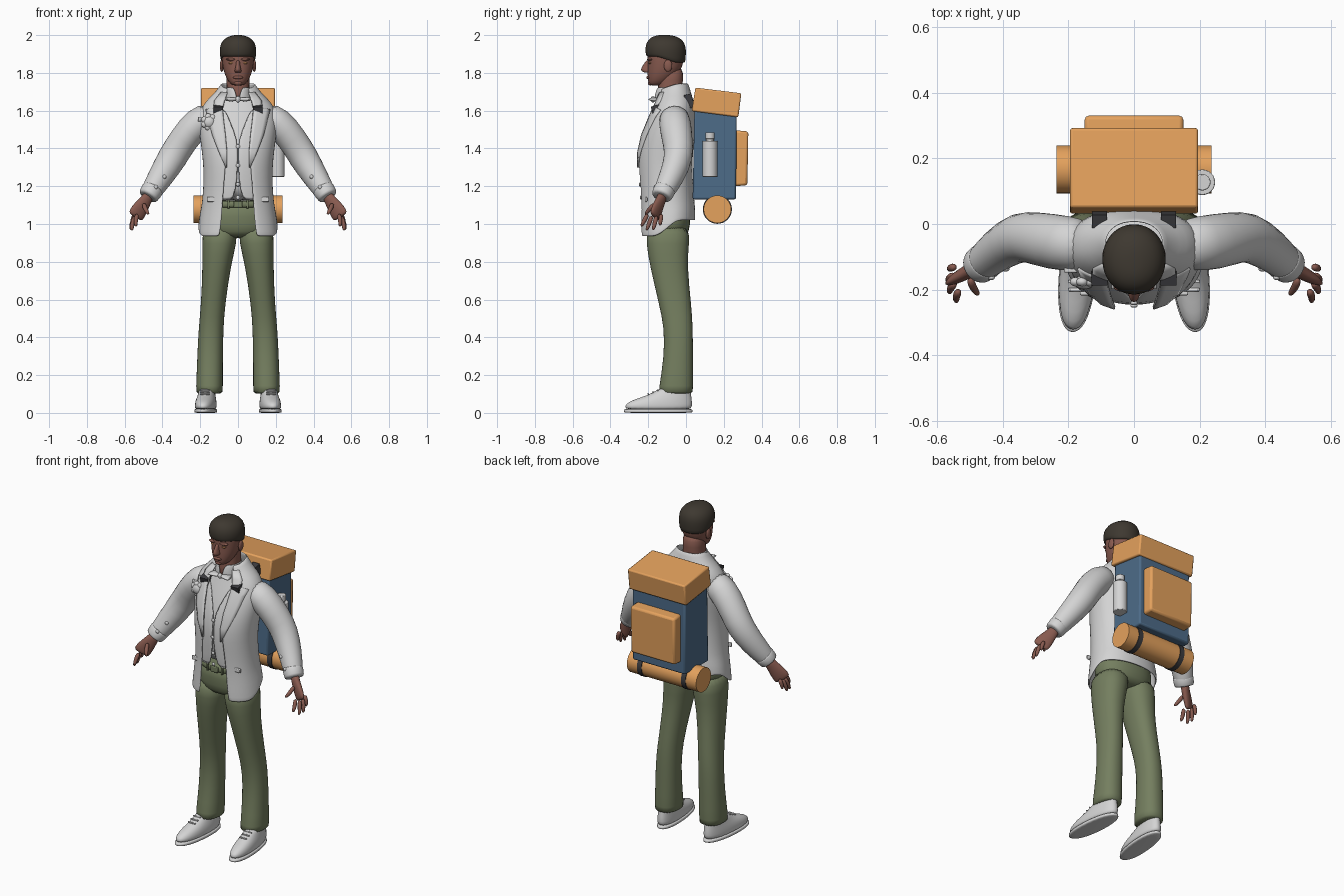
import bpy, bmesh
from math import sin, cos, asin, pi, copysign, radians
from mathutils import Vector, Matrix

cube = bpy.data.objects.get("Cube")
if cube:
    bpy.data.objects.remove(cube, do_unlink=True)


def material(name, r, g, b):
    m = bpy.data.materials.new(name)
    m.use_nodes = True
    m.diffuse_color = (r, g, b, 1)
    m.node_tree.nodes["Principled BSDF"].inputs["Base Color"].default_value = (r, g, b, 1)
    return m


white = material("white cloth", .66, .66, .66)
green = material("olive cloth", .175, .21, .115)
skin = material("skin", .25, .105, .08)
hair_mat = material("dark brown hair", .048, .04, .03)
blue = material("blue canvas", .075, .15, .25)
orange = material("orange canvas", .78, .36, .11)
dark = material("dark webbing", .045, .045, .05)
amber = material("amber", .36, .17, .07)


def finish(name, bm, mat, mirror=False, sub=0, thick=0, bevel=0):
    bmesh.ops.recalc_face_normals(bm, faces=bm.faces[:])
    me = bpy.data.meshes.new(name)
    bm.to_mesh(me)
    bm.free()
    me.materials.append(mat)
    ob = bpy.data.objects.new(name, me)
    bpy.context.collection.objects.link(ob)
    bpy.ops.object.select_all(action='DESELECT')
    ob.select_set(True)
    bpy.context.view_layer.objects.active = ob
    if sub:
        bpy.ops.object.shade_smooth()
    else:
        bpy.ops.object.shade_smooth_by_angle(angle=radians(40))
    if thick:
        mod = ob.modifiers.new("thickness", 'SOLIDIFY')
        mod.thickness, mod.offset = thick, 0
    if bevel:
        mod = ob.modifiers.new("bevel", 'BEVEL')
        mod.width, mod.segments = bevel, 2
    if sub:
        mod = ob.modifiers.new("smooth", 'SUBSURF')
        mod.levels = mod.render_levels = sub
    if mirror:
        ob.modifiers.new("mirror", 'MIRROR').use_mirror_merge = False
    return ob


def oval(z, rx, yf, yb, gap=None, lift=0, cx=0, p=.9, n=24):
    """Horizontal ring from front yf to back yb, optionally open at the front."""
    def power(v):
        return copysign(abs(v) ** p, v)
    start = asin((gap / rx) ** (1 / p)) if gap else 0
    steps = n if gap is None else n - 1
    ring = []
    for i in range(n):
        t = start + (2 * pi - 2 * start) * i / steps
        y = (yf + yb) / 2 - (yb - yf) / 2 * power(cos(t))
        rise = lift * min(1, max(0, (y + .15) / .1))
        ring.append(Vector((cx + rx * power(sin(t)), y, z + rise)))
    return ring


def loft(name, rings, mat, closed=True, sub=1, **kw):
    bm = bmesh.new()
    rows = [[bm.verts.new(v) for v in r] for r in rings]
    n = len(rows[0])
    for a, b in zip(rows, rows[1:]):
        for j in range(n if closed else n - 1):
            k = (j + 1) % n
            bm.faces.new((a[j], a[k], b[k], b[j]))
    if closed:
        bm.faces.new(rows[0])
        bm.faces.new(rows[-1])
    return finish(name, bm, mat, sub=sub, **kw)


def tube(name, pts, mat, n=12, **kw):
    """Tube through (x, y, z, radius across, radius along y)."""
    rings = []
    for i, (*c, ra, rb) in enumerate(pts):
        d = Vector(pts[min(i + 1, len(pts) - 1)][:3]) - Vector(pts[max(i - 1, 0)][:3])
        q = d.to_track_quat('Z', 'Y')
        rings.append([Vector(c) + q @ Vector((ra * cos(2 * pi * j / n), rb * sin(2 * pi * j / n), 0))
                      for j in range(n)])
    return loft(name, rings, mat, **kw)


def ball(name, loc, size, mat, **kw):
    bm = bmesh.new()
    bmesh.ops.create_uvsphere(bm, u_segments=16, v_segments=10, radius=1,
                              matrix=Matrix.Translation(loc) @ Matrix.Diagonal((*size, 1)))
    return finish(name, bm, mat, **kw)


def box(name, loc, size, mat, tilt=0, **kw):
    bm = bmesh.new()
    bmesh.ops.create_cube(bm, size=1, matrix=Matrix.Translation(loc) @ Matrix.Rotation(tilt, 4, 'X')
                          @ Matrix.Diagonal((*size, 1)))
    return finish(name, bm, mat, **kw)


def slab(name, outline, half, mat, bevel):
    """Side outline in (y, z) pushed out to both sides."""
    rings = [[Vector((x, y, z)) for y, z in outline] for x in (-half, half)]
    return loft(name, rings, mat, sub=0, bevel=bevel)


# Jacket: height, half width, front, back, front gap, rise towards the back
JACKET = [(.935, .207, -.247, .045, .1, .085), (.95, .206, -.247, .045, .095, .08),
          (1.03, .198, -.245, .045, .085, .05), (1.12, .184, -.243, .04, .08, 0),
          (1.25, .177, -.252, .03, .07, 0), (1.35, .183, -.257, .03, .06, 0),
          (1.45, .197, -.24, .04, .068, 0), (1.54, .207, -.206, .045, .08, 0),
          (1.61, .195, -.175, .045, .085, 0), (1.655, .16, -.155, .035, .075, 0),
          (1.69, .112, -.142, .02, .06, .01), (1.71, .086, -.137, .008, .05, .035)]
loft("jacket", [oval(*r) for r in JACKET], white, closed=False, thick=.01)


def front_y(x, z, scale=1):
    """Depth of the jacket front at a point."""
    for a, b in zip(JACKET, JACKET[1:]):
        if a[0] <= z <= b[0]:
            f = (z - a[0]) / (b[0] - a[0])
            rx, yf, yb = (a[i] + (b[i] - a[i]) * f for i in (1, 2, 3))
            s = min(1, abs(x) / rx) ** (1 / .9)
            return (yf + yb) / 2 - scale * (yb - yf) / 2 * (1 - s * s) ** .45


def inner(scale, first, last, gaps=None):
    rings = []
    for i, (z, rx, yf, yb, *_) in enumerate(JACKET[first:last]):
        c, r = (yf + yb) / 2, (yb - yf) / 2 * scale
        rings.append(oval(z, rx * scale, c - r, c + r, gaps[i] if gaps else None))
    return rings


loft("vest", inner(.93, 3, 9, (.02, 0, 0, 0, .04, .065)), white, closed=False, thick=.006)
loft("shirt", inner(.87, 3, 11), white)
loft("shirt_collar", [oval(1.65, .072, -.165, -.008, .004), oval(1.69, .067, -.163, -.01, .008),
                      oval(1.725, .064, -.155, -.012, .025)], white, closed=False, thick=.006)
for z in (1.14, 1.21, 1.31, 1.41):
    ball("vest_button", (0, front_y(0, z, .93) - .004, z), (.011, .006, .011), white)

# Lapels with a notch: height, inner and outer edge
LAPEL = [(1.3, .058, .064), (1.38, .058, .1), (1.47, .066, .135), (1.57, .078, .16), (1.605, .08, .17),
         (1.615, .08, .125), (1.65, .072, .125), (1.695, .056, .09)]
loft("lapels", [[Vector((a + (b - a) * t / 4, front_y(a + (b - a) * t / 4, z) - .007, z))
                 for t in range(5)] for z, a, b in LAPEL],
     white, closed=False, sub=0, thick=.009, mirror=True)
for x in (-.13, .13):
    box("pocket_flap", (x, front_y(x, 1.13) - .002, 1.13), (.07, .012, .025), white, bevel=.004)

# Chest flower and pocket square
fy = front_y(-.152, 1.54)
ball("flower", (-.152, fy - .005, 1.54), (.032, .022, .032), white)
for i in range(7):
    a = 2 * pi * i / 7
    ball("flower_petal", (-.152 + .028 * cos(a), fy - .004, 1.54 + .028 * sin(a)), (.018, .014, .018), white)
box("pocket_square", (-.19, front_y(-.19, 1.555) - .004, 1.555), (.045, .03, .025), white, bevel=.004)

# Bow tie
tube("bow_tie", [(.004, -.17, 1.66, .012, .008), (.03, -.172, 1.66, .022, .012),
                 (.06, -.166, 1.66, .036, .01), (.064, -.165, 1.66, .035, .008)], white, mirror=True)
ball("bow_knot", (0, -.175, 1.66), (.014, .012, .017), white)

# Sleeves, cuffs and buttons
tube("sleeves", [(.13, -.065, 1.575, .075, .08), (.21, -.06, 1.545, .088, .085), (.295, -.045, 1.44, .083, .08),
                 (.345, -.035, 1.355, .08, .083), (.41, -.075, 1.25, .068, .07),
                 (.46, -.118, 1.17, .055, .056), (.468, -.125, 1.158, .054, .054)], white, n=16, mirror=True)
tube("cuffs", [(.448, -.108, 1.19, .058, .058), (.452, -.112, 1.183, .06, .06), (.475, -.13, 1.148, .057, .055),
               (.478, -.132, 1.143, .052, .05)], white, n=16, mirror=True)
for loc in ((.39, -.137, 1.25), (.435, -.163, 1.195)):
    ball("sleeve_buttons", loc, (.011, .008, .011), white, mirror=True)

# Hands
tube("palms", [(.468, -.12, 1.16, .026, .032), (.488, -.135, 1.125, .023, .034), (.515, -.15, 1.085, .022, .047),
               (.538, -.163, 1.05, .018, .05), (.545, -.167, 1.035, .013, .045)], skin, mirror=True)
FINGERS = [((.533, -.202, 1.055), (.54, -.238, .985)), ((.545, -.18, 1.045), (.562, -.21, .963)),
           ((.548, -.155, 1.045), (.567, -.175, .965)), ((.545, -.13, 1.055), (.562, -.138, .99)),
           ((.5, -.165, 1.11), (.472, -.218, 1.05))]
for a, b in FINGERS:
    a, b = Vector(a), Vector(b)
    mid = a.lerp(b, .55) + Vector((.006, 0, 0))
    tube("fingers", [(*a, .014, .014), (*mid, .013, .013), (*b, .009, .009)], skin, n=8, mirror=True)

# Trousers: height, inner edge, outer edge, front, back
LEG = [(.1, .08, .223, -.146, .038), (.115, .08, .223, -.146, .038), (.3, .08, .216, -.116, .037),
       (.45, .077, .209, -.116, .037), (.57, .068, .196, -.142, .029), (.78, .038, .188, -.192, .006),
       (.9, .006, .191, -.212, .018), (1.0, .0, .187, -.212, .02)]
loft("trouser_legs", [oval(z, (b - a) / 2, yf, yb, cx=(a + b) / 2) for z, a, b, yf, yb in LEG],
     green, mirror=True)
loft("trouser_hips", [oval(.925, .1, -.17, -.02), oval(.95, .175, -.212, .02), oval(1.04, .178, -.215, .025),
                      oval(1.13, .16, -.218, .02)], green)
loft("belt", [oval(z, r, -.09 - r * .85, -.09 + r * .68)
              for z, r in ((1.085, .158), (1.09, .163), (1.12, .163), (1.125, .158))], green)
box("buckle", (0, -.23, 1.105), (.05, .012, .036), green, bevel=.005)
box("belt_loops", (.05, -.225, 1.105), (.012, .012, .045), green, mirror=True, bevel=.003)

# Shoes, toes turned slightly outward
def foot(*rows):
    rings = [oval(z, rx, yf, yb, cx=.167) for z, rx, yf, yb in rows]
    for v in (v for r in rings for v in r):
        v.x -= (v.y + .1) * .085
    return rings


loft("shoes", foot((.012, .053, -.32, .028), (.035, .056, -.328, .033), (.06, .054, -.305, .033),
                   (.082, .049, -.24, .03), (.105, .043, -.175, .026), (.14, .04, -.13, .022)), white, mirror=True)
loft("soles", foot((0, .056, -.325, .034), (.003, .058, -.331, .036), (.018, .058, -.331, .036),
                   (.021, .056, -.327, .034)), white, mirror=True)
for y, z in ((-.2, .1), (-.175, .11), (-.15, .12)):
    box("laces", (.175, y, z), (.05, .01, .008), white, tilt=-.4, mirror=True, bevel=.003)

# Head and face
loft("neck", [oval(1.62, .068, -.155, -.015), oval(1.7, .06, -.15, -.02), oval(1.76, .06, -.145, -.016),
              oval(1.84, .065, -.15, -.012)], skin)
loft("head", [oval(z, r, f, b, p=.95) for z, r, f, b in (
    (1.733, .024, -.19, -.13), (1.742, .042, -.199, -.1), (1.775, .064, -.203, -.06), (1.815, .078, -.205, -.025),
    (1.86, .085, -.203, -.012), (1.91, .088, -.207, -.008), (1.95, .078, -.195, -.02),
    (1.98, .045, -.16, -.06))], skin)
loft("nose", [oval(z, r, f, -.17, n=12) for z, r, f in (
    (1.8, .013, -.215), (1.806, .02, -.233), (1.818, .018, -.243), (1.84, .011, -.229), (1.872, .011, -.208))], skin)
ball("lips", (0, -.198, 1.776), (.027, .012, .009), skin)
ball("chin", (0, -.188, 1.747), (.022, .014, .014), skin)
ball("brows", (.035, -.19, 1.872), (.028, .016, .008), skin, mirror=True)
ball("eyes", (.034, -.19, 1.853), (.017, .009, .007), amber, mirror=True)
ball("ears", (.086, -.095, 1.838), (.01, .022, .032), skin, mirror=True)
loft("hair", [oval(z, r, f, b, lift=l, p=.97) for z, r, f, b, l in (
    (1.885, .086, -.2, -.008, -.035), (1.888, .094, -.211, -.003, -.033), (1.91, .098, -.216, .001, -.01),
    (1.945, .097, -.216, 0, 0), (1.978, .078, -.2, -.02, 0), (1.995, .045, -.172, -.055, 0),
    (2.001, .015, -.14, -.09, 0))], hair_mat)

# Backpack
slab("pack_body", [(.035, 1.13), (.265, 1.13), (.268, 1.6), (.045, 1.62)], .18, blue, .01)
slab("pack_lid", [(.05, 1.722), (.293, 1.692), (.277, 1.565), (.03, 1.598)], .195, orange, .008)
slab("pack_pocket", [(.25, 1.2), (.325, 1.205), (.33, 1.49), (.25, 1.497)], .15, orange, .012)


def roll(name, x0, x1, r, mat, **kw):
    return tube(name, [(x, .166, 1.078, r, r) for x in (x0, x1)], mat, n=32, sub=0, **kw)


roll("bed_roll", -.236, .236, .073, orange)
roll("roll_straps", .135, .165, .077, dark, mirror=True)
box("front_strap_ends", (.105, -.16, 1.61), (.05, .045, .036), dark, tilt=.3, mirror=True)
box("back_strap_ends", (.105, .017, 1.65), (.045, .04, .075), dark, tilt=.25, mirror=True)

# Water bottle on the left side
for name, z0, z1, r in (("bottle", 1.25, 1.44, .039), ("bottle_neck", 1.43, 1.452, .02),
                        ("bottle_cap", 1.45, 1.485, .025)):
    tube(name, [(.208, .127, z, r, r) for z in (z0, z1)], white, n=24, sub=0, bevel=.003)
